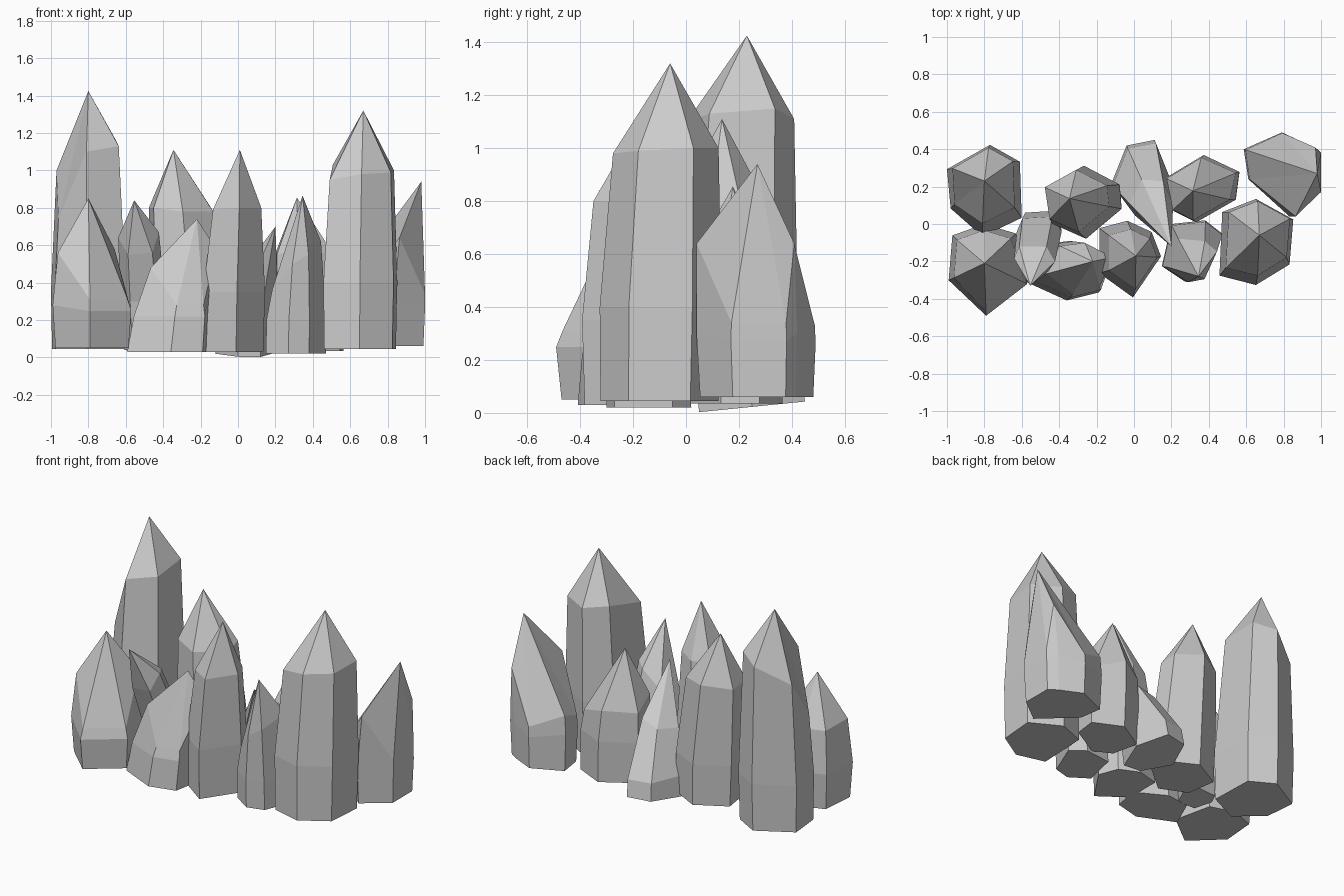
import bpy, bmesh
from mathutils import Vector

cube = bpy.data.objects.get("Cube")
if cube:
    bpy.data.objects.remove(cube, do_unlink=True)

# Single pale stone colour
stone = bpy.data.materials.new("pale_grey_stone")
stone.use_nodes = True
colour = (0.6, 0.6, 0.6, 1)
stone.diffuse_color = colour
stone.node_tree.nodes["Principled BSDF"].inputs["Base Color"].default_value = colour


def crystal(name, outline, apex, heights, shrink, foot=0.04, foot_scale=0.97,
            belly=0.3, tilt=0.0, bend=2.0):
    """Faceted spike: foot, belly and rim rings around a leaning axis, then a tip."""
    tip = Vector(apex)
    n = len(outline)
    centre = sum((Vector(p) for p in outline), Vector((0, 0))) / n

    def point(i, z, scale):
        lean = (tip.xy - centre) * (z / tip.z) ** bend
        xy = centre + (Vector(outline[i]) - centre) * scale + lean
        return Vector((max(-1, min(1, xy.x)), xy.y, z))

    bm = bmesh.new()
    rings = [[], [], []]
    for i, h in enumerate(heights):
        low = point(i, foot, foot_scale)
        low.z += tilt * (low.y - centre.y)
        # Corners that end lower stay wider
        rim_scale = 1 - (1 - shrink) * h / max(heights)
        for ring, co in zip(rings, (low, point(i, min(belly, 0.8 * h), 1),
                                    point(i, h, rim_scale))):
            ring.append(bm.verts.new(co))
    top = bm.verts.new(tip)
    bm.faces.new(rings[0][::-1])
    for i in range(n):
        j = (i + 1) % n
        for a, b in zip(rings, rings[1:]):
            bm.faces.new((a[i], a[j], b[j], b[i]))
        bm.faces.new((rings[2][i], rings[2][j], top))
    bmesh.ops.recalc_face_normals(bm, faces=bm.faces)
    mesh = bpy.data.meshes.new(name)
    bm.to_mesh(mesh)
    bm.free()
    mesh.materials.append(stone)
    bpy.context.collection.objects.link(bpy.data.objects.new(name, mesh))


# Tall crystals at both ends
crystal("tall_crystal_right",
        [(-1, .29), (-.98, .08), (-.81, -.07), (-.6, .03), (-.61, .33), (-.77, .42)],
        (-.8, .23, 1.425), [1.0, .74, 1.1, 1.13, 1.15, 1.11], .82, .045, belly=.35)
crystal("tall_crystal_left",
        [(.47, .06), (.455, -.28), (.65, -.33), (.83, -.22), (.85, .02), (.65, .13)],
        (.67, -.06, 1.32), [1.03, .95, .98, .99, 1.0, 1.0], .86, .045, belly=.4)

# Stout crystals beside them
crystal("stout_crystal_right",
        [(-.97, -.06), (-.99, -.3), (-.79, -.49), (-.57, -.32), (-.63, -.05), (-.8, 0)],
        (-.8, -.21, .85), [.55, .56, .31, .31, .58, .55], .84, .05, .93, .28)
crystal("stout_crystal_left",
        [(.585, .4), (.61, .24), (.83, .04), (1, .17), (1, .38), (.94, .42), (.79, .49)],
        (.98, .27, .94), [.42, .36, .64, .34, .34, .64, .33], .97, .06, .95, bend=4)

# Middle cluster
crystal("middle_crystal_back",
        [(-.46, .2), (-.43, 0), (-.25, -.08), (-.06, .08), (-.07, .21), (-.26, .31)],
        (-.345, .136, 1.11), [.8, .8, .78, .78, .8, .82], .85, .035, belly=.3)
crystal("middle_crystal_front",
        [(-.19, -.02), (-.19, -.26), (-.01, -.39), (.14, -.17), (.09, -.04), (-.04, .02)],
        (.01, -.17, 1.11), [.78, .79, .8, .8, .8, .78], .78, .03, belly=.35)
crystal("small_crystal_back",
        [(.18, .25), (.22, .07), (.34, .01), (.55, .13), (.57, .28), (.38, .37)],
        (.315, .177, .855), [.49, .55, .58, .55, .43, .5], .92, .035)
crystal("small_crystal_front",
        [(.15, -.22), (.27, -.3), (.38, -.27), (.47, -.05), (.38, .02), (.2, 0)],
        (.345, -.28, .865), [.36, .5, .55, .62, .6, .5], .72, .02, 1.0, .2)

# Leaning crystals
crystal("leaning_crystal_side",
        [(-.5, -.12), (-.58, -.3), (-.36, -.4), (-.2, -.36), (-.17, -.2), (-.35, -.1)],
        (-.22, -.2, .74), [.5, .48, .28, .28, .58, .55], .78, .03, 1.06, .22, bend=1.5)
crystal("leaning_crystal_forward",
        [(-.62, 0), (-.57, -.12), (-.43, -.12), (-.38, 0), (-.43, .08), (-.59, .07)],
        (-.555, -.33, .84), [.64, .55, .56, .67, .66, .64], .92, .04, .9, tilt=.1)
crystal("leaning_crystal_back",
        [(-.12, .22), (0, .06), (.12, .05), (.19, .25), (.11, .45), (-.04, .42)],
        (.2, -.12, .7), [.4, .38, .4, .45, .46, .42], .68, .022, 1.0, .15, tilt=.1)
